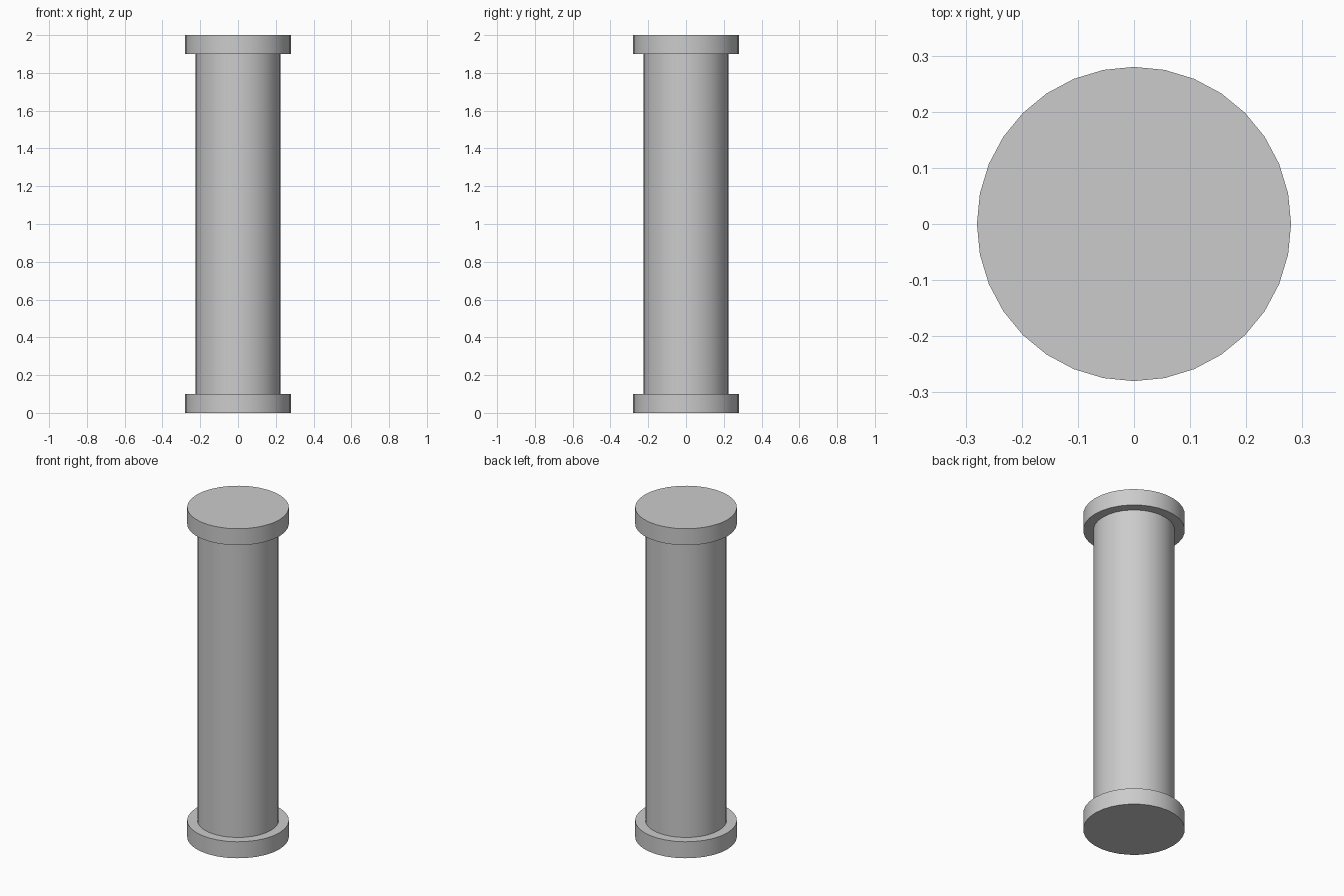
import bpy
import math

if "Cube" in bpy.data.objects:
    bpy.data.objects.remove(bpy.data.objects["Cube"])

SIDES = 32
HEIGHT = 2.0
RIM_HEIGHT = 0.1
RIM_RADIUS = 0.28
SHAFT_RADIUS = 0.224


def cylinder(name, radius, bottom, top):
    bpy.ops.mesh.primitive_cylinder_add(
        vertices=SIDES, radius=radius, depth=top - bottom,
        location=(0, 0, (bottom + top) / 2))
    obj = bpy.context.object
    obj.name = name
    bpy.ops.object.shade_smooth_by_angle(angle=math.radians(30))
    return obj


# Wide discs at both ends
cylinder("base_disc", RIM_RADIUS, 0, RIM_HEIGHT)
cylinder("top_disc", RIM_RADIUS, HEIGHT - RIM_HEIGHT, HEIGHT)

# Column between the discs
cylinder("shaft", SHAFT_RADIUS, RIM_HEIGHT, HEIGHT - RIM_HEIGHT)
